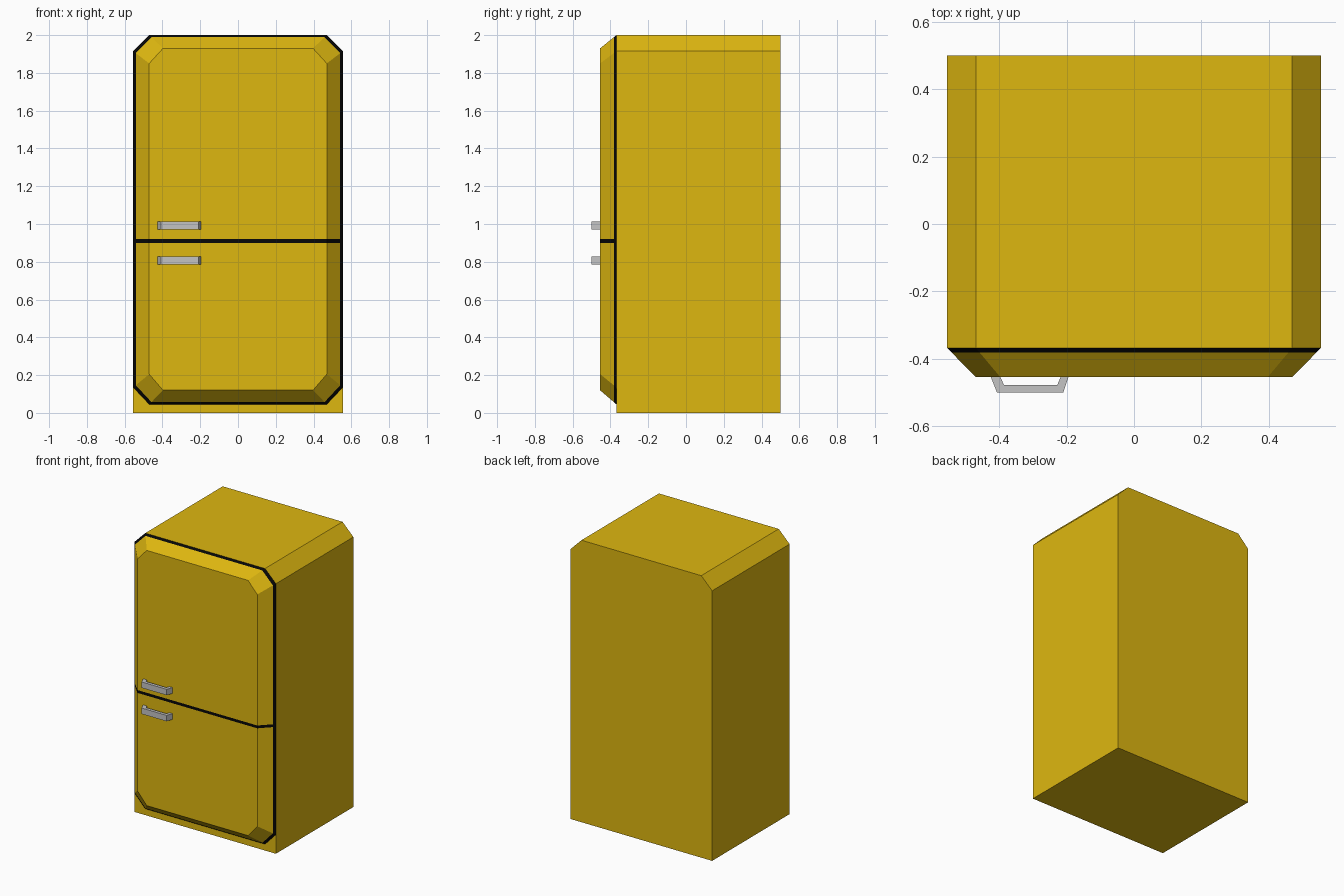
import bpy, bmesh
from mathutils import Vector

if "Cube" in bpy.data.objects:
    bpy.data.objects.remove(bpy.data.objects["Cube"])


def mat(name, rgb):
    m = bpy.data.materials.new(name)
    m.diffuse_color = (*rgb, 1)
    m.use_nodes = True
    m.node_tree.nodes["Principled BSDF"].inputs["Base Color"].default_value = m.diffuse_color
    return m


yellow = mat("mustard yellow", (0.73, 0.474, 0.005))
black = mat("black rubber", (0.002, 0.002, 0.002))
grey = mat("light grey metal", (0.55, 0.55, 0.55))


def finish(name, bm, mats):
    bmesh.ops.recalc_face_normals(bm, faces=bm.faces)
    me = bpy.data.meshes.new(name)
    bm.to_mesh(me)
    bm.free()
    for m in mats:
        me.materials.append(m)
    ob = bpy.data.objects.new(name, me)
    bpy.context.collection.objects.link(ob)
    return ob


def prism(name, pts, offset, m):
    """Extrude a closed 3D outline along an offset."""
    bm = bmesh.new()
    f = bm.faces.new([bm.verts.new(p) for p in pts])
    r = bmesh.ops.extrude_face_region(bm, geom=[f], use_keep_orig=True)
    vs = [g for g in r["geom"] if isinstance(g, bmesh.types.BMVert)]
    bmesh.ops.translate(bm, verts=vs, vec=offset)
    return finish(name, bm, [m])


# Cabinet: upright outline with cut top corners, extruded front to back
W, CUT = 0.555, 0.085
half = [(W, 0), (W, 2 - CUT), (W - CUT, 2)]
outline = half + [(-x, z) for x, z in reversed(half)]
prism("cabinet", [(x, -0.368, z) for x, z in outline], (0, 0.868, 0), yellow)

# Doors: tapering eight-sided front, with black seal bands set flush
Y0, Y_SEAL, Y1 = -0.368, -0.382, -0.455
back = [(0.47, 0.045), (W, 0.135), (W, 1.915), (0.47, 2.0)]
front = [(0.397, 0.12), (0.47, 0.205), (0.47, 1.85), (0.397, 1.93)]


def ring(bm, y):
    t = (y - Y0) / (Y1 - Y0)
    h = [(a[0] + (b[0] - a[0]) * t, a[1] + (b[1] - a[1]) * t) for a, b in zip(back, front)]
    return [bm.verts.new((x, y, z)) for x, z in h + [(-x, z) for x, z in reversed(h)]]


bm = bmesh.new()
rings = [ring(bm, y) for y in (Y0, Y_SEAL, Y1)]
for a, b in zip(rings, rings[1:]):
    for i in range(8):
        j = (i + 1) % 8
        bm.faces.new((a[i], a[j], b[j], b[i]))
bm.faces.new(rings[-1])
SEAM = (0.9, 0.92)
for z in SEAM:
    bmesh.ops.bisect_plane(bm, geom=bm.verts[:] + bm.edges[:] + bm.faces[:],
                           plane_co=(0, 0, z), plane_no=(0, 0, 1))
for f in bm.faces:
    c = f.calc_center_median()
    if c.y > Y_SEAL or SEAM[0] < c.z < SEAM[1]:
        f.material_index = 1
finish("doors_and_seals", bm, [yellow, black])

# Handles: flat bracket bars, one on each door
bracket = [(-0.425, -0.455), (-0.407, -0.5), (-0.21, -0.5), (-0.195, -0.455),
           (-0.218, -0.455), (-0.228, -0.478), (-0.386, -0.478), (-0.397, -0.455)]
for name, z in (("upper_handle", 0.97), ("lower_handle", 0.785)):
    prism(name, [(x, y, z) for x, y in bracket], (0, 0, 0.042), grey)
